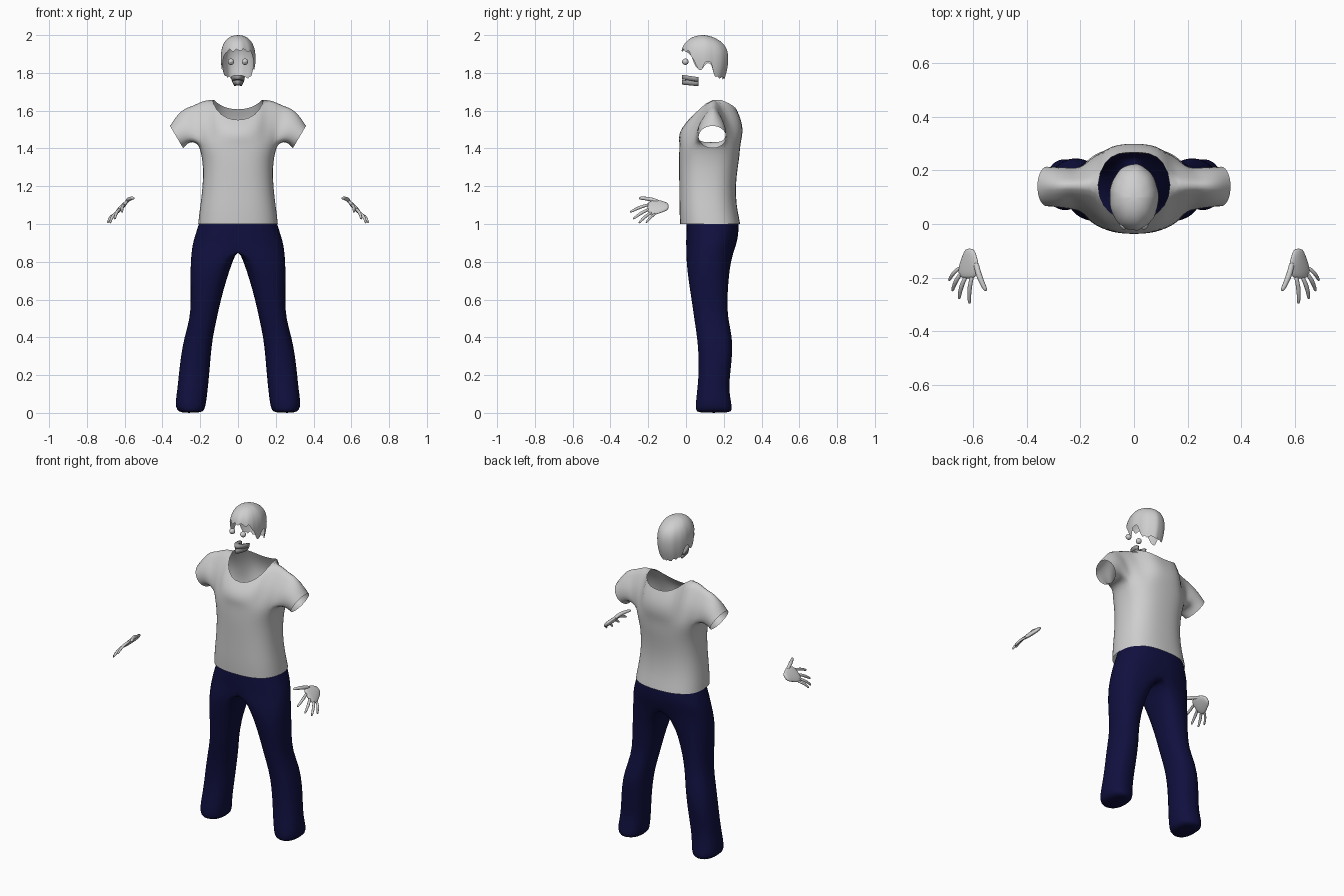
import bpy, bmesh, math, random
from mathutils import Vector

random.seed(4)
cube = bpy.data.objects.get("Cube")
if cube:
    bpy.data.objects.remove(cube)


def material(name, r, g, b):
    m = bpy.data.materials.new(name)
    m.use_nodes = True
    m.diffuse_color = (r, g, b, 1)
    m.node_tree.nodes["Principled BSDF"].inputs["Base Color"].default_value = (r, g, b, 1)
    return m


GREY = material("light_grey", 0.62, 0.62, 0.62)
NAVY = material("navy_denim", 0.005, 0.005, 0.05)
DARK = material("mouth_grey", 0.32, 0.32, 0.32)


def strip(bm, rows, closed=False, caps=False):
    """Skin a list of point rows with quads."""
    vs = [[bm.verts.new(p) for p in row] for row in rows]
    n = len(rows[0])
    for a, b in zip(vs, vs[1:]):
        for i in range(n if closed else n - 1):
            j = (i + 1) % n
            bm.faces.new((a[i], a[j], b[j], b[i]))
    if caps:
        bm.faces.new(vs[0])
        bm.faces.new(vs[-1])


def finish(name, bm, mat, mirror=True, levels=1):
    bmesh.ops.remove_doubles(bm, verts=bm.verts, dist=0.0004)
    bmesh.ops.recalc_face_normals(bm, faces=bm.faces)
    me = bpy.data.meshes.new(name)
    bm.to_mesh(me)
    bm.free()
    me.materials.append(mat)
    me.shade_smooth()
    ob = bpy.data.objects.new(name, me)
    bpy.context.collection.objects.link(ob)
    if mirror:
        ob.modifiers.new("mirror", 'MIRROR')
    if levels:
        s = ob.modifiers.new("smooth", 'SUBSURF')
        s.levels = s.render_levels = levels
    return ob


def spow(v, e):
    return math.copysign(abs(v) ** e, v)


def half_ring(z, hx, y0, y1, n, e):
    """Half a boxy ellipse from the front centre round to the back centre."""
    out = []
    for i in range(n + 1):
        t = math.pi * (i / n - 0.5)
        x = 0 if i in (0, n) else hx * spow(math.cos(t), e)
        out.append(Vector((x, (y0 + y1) / 2 + (y1 - y0) / 2 * spow(math.sin(t), e), z)))
    return out


# Shirt: torso tube
bm = bmesh.new()
torso = [(1.0, .212, -.032, .288), (1.04, .208, -.034, .28), (1.1, .2, -.036, .268),
         (1.2, .187, -.036, .262), (1.3, .185, -.038, .275), (1.36, .193, -.038, .284),
         (1.42, .208, -.035, .288)]
rings = [half_ring(*r, 14, .8) for r in torso]
strip(bm, rings)
chest = rings[-1]

# Shirt: front and back yokes up to the neckline and shoulder seam
seam = [(.143, .145, 1.677), (.19, .145, 1.667), (.24, .145, 1.64)]
front_top = [(0, .01, 1.548), (.06, .02, 1.558), (.118, .062, 1.6)] + seam
back_top = [(0, .268, 1.605), (.06, .266, 1.612), (.112, .235, 1.638)] + seam


def yoke(base, top, bulge):
    rows = []
    for k in range(6):
        v = k / 5
        off = Vector((0, bulge * math.sin(math.pi * v), 0))
        rows.append([b.lerp(Vector(t), v) + off * (1 if k < 5 else 0) for b, t in zip(base, top)])
    strip(bm, rows)
    return [r[-1] for r in rows]


front_edge = yoke(chest[:6], front_top, -.022)
back_edge = yoke(chest[:8:-1], back_top, .022)

# Shirt: sleeve from the armhole to the cuff
armhole = front_edge[::-1] + chest[6:9] + back_edge[:-1]
n = len(armhole)
rows = []
for k in range(5):
    t = k / 4
    row = []
    for i, p in enumerate(armhole):
        a = math.tau * i / n
        cuff = Vector((.325 + .036 * math.cos(a), .14 - .076 * math.sin(a), 1.46 + .061 * math.cos(a)))
        lift = math.sin(math.pi * t) if 0 < k < 4 else 0
        row.append(p.lerp(cuff, t) + Vector((.004, 0, .024)) * lift)
    rows.append(row)
strip(bm, rows, closed=True)
finish("shirt", bm, GREY)

# Trousers: open waist, then one leg with a closed hem
bm = bmesh.new()
waist = [(1.012, .205, .002, .278), (.96, .222, .0, .28), (.91, .238, .0, .272), (.87, .246, .0, .26)]
strip(bm, [half_ring(*r, 12, .85) for r in waist])
leg = [(.87, 0, 0, .246, .0, .26), (.8, .028, .09, .252, .0, .238), (.7, .06, .14, .253, .012, .226),
       (.6, .088, .165, .25, .028, .22), (.5, .11, .18, .254, .042, .222), (.4, .132, .2, .285, .058, .248),
       (.3, .142, .22, .303, .066, .246), (.2, .15, .23, .314, .066, .234), (.12, .158, .24, .322, .058, .228),
       (.05, .166, .25, .333, .05, .242), (.015, .175, .25, .325, .05, .245), (0, .195, .25, .3, .06, .235)]
rows = []
for z, xin, cx, xout, y0, y1 in leg:
    outer = half_ring(z, xout - cx, y0, y1, 12, .85)
    inner = half_ring(z, xin - cx, y0, y1, 6, .85)[5:0:-1]
    rows.append([p + Vector((cx, 0, 0)) for p in outer + inner])
strip(bm, rows, closed=True)
bm.faces.new([bm.verts.new(p) for p in rows[-1]])
finish("trousers", bm, NAVY)

# Hair: dome whose ragged lower edge follows the hairline
HAIRLINE = [(0, 1.925), (48, 1.915), (62, 1.87), (72, 1.815), (84, 1.815), (92, 1.86),
            (108, 1.85), (116, 1.785), (150, 1.775), (180, 1.77)]


def hairline(deg):
    for (a, za), (b, zb) in zip(HAIRLINE, HAIRLINE[1:]):
        if deg <= b:
            return za + (zb - za) * (deg - a) / (b - a)


def girth(z):
    if z > 1.88:
        return max(0, 1 - ((z - 1.88) / .12) ** 2.3) ** (1 / 2.3)
    return 1 - .16 * ((1.88 - z) / .11) ** 2


bm = bmesh.new()
COLS, ROWS = 64, 12
cols = []
for i in range(COLS):
    a = math.tau * i / COLS
    deg = abs(math.degrees(a) if a <= math.pi else math.degrees(a) - 360)
    low = hairline(deg) + random.uniform(-.012, .01)
    wave = 1 + .012 * math.sin(9 * a) + random.uniform(-.006, .006)
    col = []
    for k in range(ROWS + 1):
        u = k / ROWS
        z = 2.0 - (2.0 - low) * u ** 1.8
        r = girth(z) * (1 + (wave - 1) * u)
        tilt = -.012 * max(0, math.cos(math.pi - a)) * (1 - u)
        col.append((.092 * r * math.sin(a), .098 - .126 * r * math.cos(a), z + tilt * min(1, 4 * u)))
    cols.append(col)
strip(bm, list(zip(*cols)), closed=True)
finish("hair", bm, GREY, mirror=False)

# Eyes with a slightly raised cornea disc
bm = bmesh.new()
bmesh.ops.create_uvsphere(bm, u_segments=20, v_segments=12, radius=.0165)
bmesh.ops.translate(bm, verts=bm.verts, vec=(.037, -.003, 1.859))
cornea = bmesh.ops.create_uvsphere(bm, u_segments=16, v_segments=8, radius=.009)["verts"]
bmesh.ops.translate(bm, verts=cornea, vec=(.037, -.013, 1.859))
finish("eyes", bm, GREY, levels=0)


# Teeth: two horseshoe arches, narrower below, sloping down to the back
def arch(name, z0, z1, w0, w1, slope):
    bm = bmesh.new()
    rows = []
    for i in range(17):
        t = math.pi * i / 16
        row = []
        for z, w, s in ((z0, w0, 1), (z1, w1, 1), (z1, w1, .55), (z0, w0, .55)):
            y = .065 - .085 * s * math.sin(t)
            row.append((w * s * math.cos(t), y, z - slope * (y + .02)))
        rows.append(row)
    strip(bm, rows, closed=True, caps=True)
    finish(name, bm, DARK, mirror=False, levels=0)


arch("upper_teeth", 1.766, 1.79, .032, .036, .15)
arch("lower_teeth", 1.738, 1.762, .02, .031, .1)

# Tongue between the arches
bm = bmesh.new()
bmesh.ops.create_uvsphere(bm, u_segments=16, v_segments=8, radius=1)
for v in bm.verts:
    v.co = (v.co.x * .02, .025 + v.co.y * .035, 1.758 + v.co.z * .009)
finish("tongue", bm, DARK, mirror=False, levels=0)

# Hands: the palm lies on a plane that slopes outward and down
bm = bmesh.new()


def on_plane(x, y, droop=0):
    return Vector((x, y, 1.148 - (x - .56) * 1.05 - droop))


NORMAL = Vector((.72, 0, .69))
rows = []
for y, xa, xb, th in ((-.09, .597, .628, .009), (-.115, .588, .638, .012), (-.15, .577, .652, .013),
                      (-.18, .58, .658, .012), (-.205, .592, .645, .009)):
    mid, side = on_plane((xa + xb) / 2, y), (on_plane(xb, y) - on_plane(xa, y)) / 2
    rows.append([mid + side * math.cos(a) + NORMAL * th * math.sin(a)
                 for a in (math.tau * i / 12 for i in range(12))])
strip(bm, rows, closed=True, caps=True)


def finger(start, end, radius, droop):
    a, b = on_plane(*start), on_plane(*end, droop)
    d = (b - a).normalized()
    u = d.cross(NORMAL).normalized()
    w = u.cross(d)
    rows = []
    for t, s in ((0, 1), (.3, .95), (.5, 1.08), (.75, .85), (.93, .8), (1, .4)):
        c = a.lerp(b, t) + NORMAL * .008 * math.sin(math.pi * t)
        rows.append([c + (u * math.cos(q) + w * math.sin(q)) * radius * s
                     for q in (math.tau * i / 8 for i in range(8))])
    strip(bm, rows, closed=True, caps=True)


finger((.602, -.19), (.613, -.297), .0088, .03)
finger((.624, -.19), (.652, -.28), .0088, .025)
finger((.64, -.178), (.677, -.25), .0085, .02)
finger((.648, -.16), (.69, -.212), .0075, .005)
finger((.59, -.14), (.551, -.25), .0115, .02)
finish("hands", bm, GREY)
